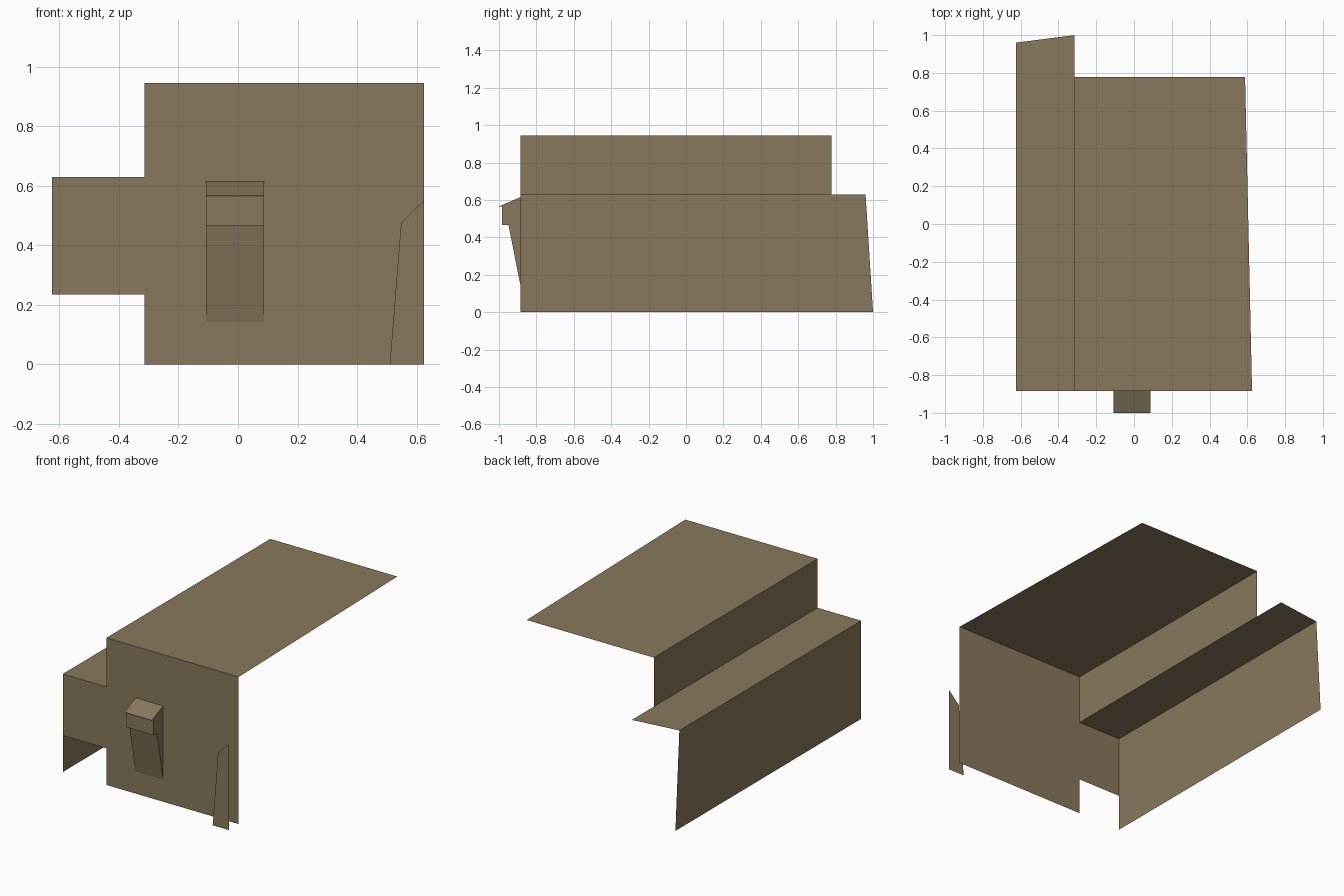
import bpy

if "Cube" in bpy.data.objects:
    bpy.data.objects.remove(bpy.data.objects["Cube"])

# One flat colour for the whole thin-walled shell
paint = bpy.data.materials.new("khaki_brown")
paint.diffuse_color = (0.25, 0.19, 0.11, 1.0)
paint.use_nodes = True
paint.node_tree.nodes["Principled BSDF"].inputs["Base Color"].default_value = paint.diffuse_color


def mesh(name, verts, faces):
    me = bpy.data.meshes.new(name)
    me.from_pydata(verts, [], faces)
    me.update()
    ob = bpy.data.objects.new(name, me)
    bpy.context.collection.objects.link(ob)
    me.materials.append(paint)
    return ob


def sheet(name, verts):
    """Single flat panel from an ordered outline."""
    return mesh(name, verts, [tuple(range(len(verts)))])


# Main levels
FRONT = -0.885
LEFT, STEP, RIGHT = -0.625, -0.315, 0.625
LEDGE, TOP = 0.63, 0.945
ROOF_BACK = 0.777
NOTCH = 0.235

# Front panel, with the notched side wing
outline = [(STEP, 0), (RIGHT, 0), (RIGHT, TOP), (STEP, TOP),
           (STEP, LEDGE), (LEFT, LEDGE), (LEFT, NOTCH), (STEP, NOTCH)]
sheet("front_panel", [(x, FRONT, z) for x, z in outline])

# Roof, narrowing slightly to the back
sheet("roof_panel", [(STEP, FRONT, TOP), (RIGHT, FRONT, TOP),
                     (0.588, ROOF_BACK, TOP), (STEP, ROOF_BACK, TOP)])

# Short wall between roof and ledge
sheet("step_wall", [(STEP, FRONT, TOP), (STEP, ROOF_BACK, TOP),
                    (STEP, ROOF_BACK, LEDGE), (STEP, FRONT, LEDGE)])

# Side ledge with a slanted back edge
sheet("side_ledge", [(LEFT, FRONT, LEDGE), (STEP, FRONT, LEDGE),
                     (STEP, 1.0, LEDGE), (LEFT, 0.96, LEDGE)])

# Outer left wall
sheet("left_wall", [(LEFT, FRONT, LEDGE), (LEFT, 0.96, LEDGE),
                    (LEFT, 1.0, 0), (LEFT, FRONT, 0)])

# Loose fin plate standing ahead of the front panel
FIN = -0.985
sheet("front_fin", [(x, FIN, z) for x, z in
                    [(0.51, 0), (RIGHT, 0), (RIGHT, 0.55), (0.548, 0.475)]])

# Front bracket: side profile (y, z) swept across x, open at the back
profile = [(FRONT, 0.615), (-1.0, 0.566), (-0.984, 0.566),
           (-0.984, 0.465), (-0.949, 0.465), (FRONT, 0.142)]
n = len(profile)
verts = [(x, y, z) for x in (-0.108, 0.088) for y, z in profile]
faces = [(i, i + 1, n + i + 1, n + i) for i in range(n - 1)]
faces += [tuple(reversed(range(n))), tuple(range(n, 2 * n))]
mesh("front_bracket", verts, faces)
